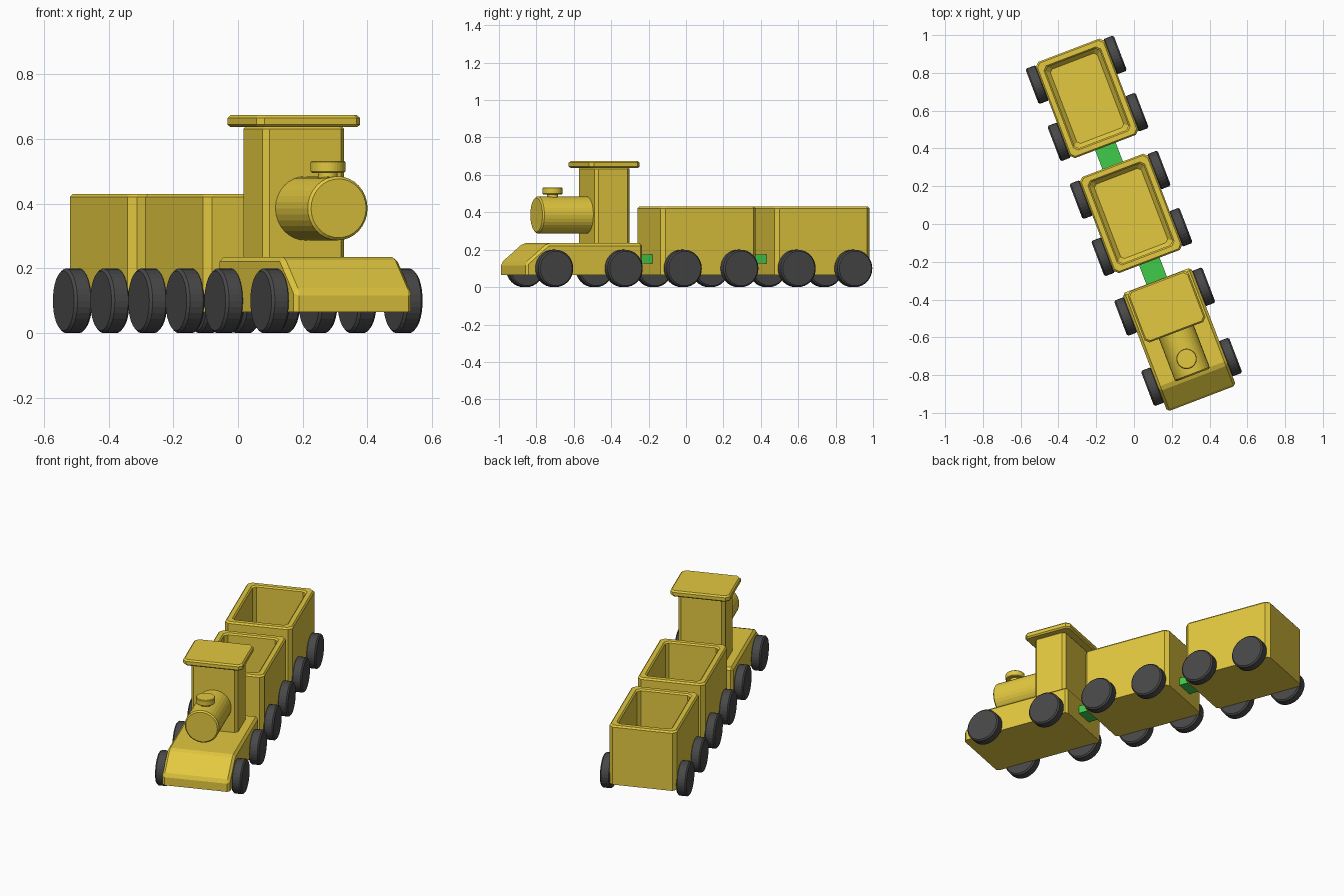
import bpy, bmesh, math
from mathutils import Matrix, Vector

if "Cube" in bpy.data.objects:
    bpy.data.objects.remove(bpy.data.objects["Cube"])

# The whole train stands turned about z: local +y runs towards the rear
FRAME = Matrix.Translation((0.006, -0.001, 0)) @ Matrix.Rotation(math.radians(20.9), 4, 'Z')


def material(name, rgb):
    m = bpy.data.materials.new(name)
    m.diffuse_color = (*rgb, 1)
    m.use_nodes = True
    m.node_tree.nodes["Principled BSDF"].inputs["Base Color"].default_value = m.diffuse_color
    return m


YELLOW = material("yellow_paint", (0.76, 0.58, 0.05))
DARK = material("dark_rubber", (0.065, 0.065, 0.065))
GREEN = material("green_paint", (0.05, 0.6, 0.07))


def finish(name, bm, mat, place):
    bmesh.ops.recalc_face_normals(bm, faces=bm.faces)
    mesh = bpy.data.meshes.new(name)
    bm.to_mesh(mesh)
    bm.free()
    mesh.materials.append(mat)
    ob = bpy.data.objects.new(name, mesh)
    bpy.context.collection.objects.link(ob)
    ob.matrix_world = FRAME @ place
    return ob


def octo(hx, hy, c, z):
    """Rectangle outline with chamfered corners."""
    return [(hx, -hy + c, z), (hx, hy - c, z), (hx - c, hy, z), (-hx + c, hy, z),
            (-hx, hy - c, z), (-hx, -hy + c, z), (-hx + c, -hy, z), (hx - c, -hy, z)]


def circle(r, z, n=32):
    return [(r * math.cos(2 * math.pi * i / n), r * math.sin(2 * math.pi * i / n), z)
            for i in range(n)]


def loft(name, rings, mat, place):
    """Skin between successive outlines and cap both ends."""
    bm = bmesh.new()
    loops = [[bm.verts.new(p) for p in ring] for ring in rings]
    n = len(loops[0])
    for a, b in zip(loops, loops[1:]):
        for i in range(n):
            j = (i + 1) % n
            bm.faces.new((a[i], a[j], b[j], b[i]))
    bm.faces.new(loops[0][::-1])
    bm.faces.new(loops[-1])
    return finish(name, bm, mat, place)


def drum(name, r, z0, z1, b, mat, place):
    """Cylinder with small chamfers on both rims."""
    return loft(name, [circle(r - b, z0), circle(r, z0 + b),
                       circle(r, z1 - b), circle(r - b, z1)], mat, place)


def at(x, y, z=0):
    return Matrix.Translation((x, y, z))


# Wheels, in mirrored pairs
def wheel_pairs(prefix, ys):
    for k, y in enumerate(ys):
        for side, s in (("left", -1), ("right", 1)):
            turn = Matrix.Rotation(s * math.pi / 2, 4, 'Y')
            drum(f"{prefix}_wheel_{k + 1}_{side}", 0.1, 0.19, 0.25, 0.008,
                 DARK, at(0, y, 0.1) @ turn)


# Open wagons
for name, y in (("middle_wagon", 0.061), ("rear_wagon", 0.713)):
    w, l = 0.195, 0.2725
    loft(name, [octo(w, l, 0.022, 0.066),
                octo(w, l, 0.022, 0.421),
                octo(w - 0.008, l - 0.008, 0.02, 0.431),
                octo(w - 0.034, l - 0.034, 0.02, 0.431),
                octo(w - 0.042, l - 0.042, 0.018, 0.423),
                octo(w - 0.042, l - 0.042, 0.018, 0.14),
                octo(w - 0.062, l - 0.062, 0.015, 0.115)], YELLOW, at(0, y))
    wheel_pairs(name, (y - 0.162, y + 0.162))

# Couplings bridging the gaps
for name, y in (("front_coupling", -0.266), ("rear_coupling", 0.387)):
    loft(name, [octo(0.058, 0.075, 0.001, 0.127),
                octo(0.058, 0.075, 0.001, 0.174)], GREEN, at(0, y))

# Engine base: side profile with a sloping nose, pulled across the width
profile = [(-0.988, 0.066), (-0.319, 0.066), (-0.319, 0.235), (-0.862, 0.235), (-0.988, 0.13)]
bm = bmesh.new()
face = bm.faces.new([bm.verts.new((-0.195, y, z)) for y, z in profile])
ext = bmesh.ops.extrude_face_region(bm, geom=[face])
bmesh.ops.translate(bm, vec=Vector((0.39, 0, 0)),
                    verts=[g for g in ext["geom"] if isinstance(g, bmesh.types.BMVert)])
bmesh.ops.recalc_face_normals(bm, faces=bm.faces)
edges = [e for e in bm.edges if max(v.co.z for v in e.verts) > 0.07]
bmesh.ops.bevel(bm, geom=edges, offset=0.014, segments=1, affect='EDGES', profile=0.5)
finish("engine_base", bm, YELLOW, Matrix.Identity(4))
wheel_pairs("engine", (-0.837, -0.439))

# Cab and roof
CAB_Y = -0.467
loft("cab", [octo(0.135, 0.1, 0.017, 0.225), octo(0.135, 0.1, 0.017, 0.632),
             octo(0.125, 0.09, 0.015, 0.642)], YELLOW, at(0, CAB_Y))
loft("cab_roof", [octo(0.164, 0.137, 0.018, 0.637), octo(0.172, 0.145, 0.02, 0.645),
                  octo(0.172, 0.145, 0.02, 0.665), octo(0.164, 0.137, 0.018, 0.674)],
     YELLOW, at(0, CAB_Y))

# Boiler lying along the engine
drum("boiler", 0.099, 0, 0.355, 0.008, YELLOW,
     at(0, -0.5, 0.386) @ Matrix.Rotation(math.pi / 2, 4, 'X'))

# Chimney stem and cap
drum("chimney_stem", 0.03, 0.45, 0.51, 0.002, YELLOW, at(0, -0.763))
drum("chimney_cap", 0.054, 0.496, 0.533, 0.004, YELLOW, at(0, -0.763))
